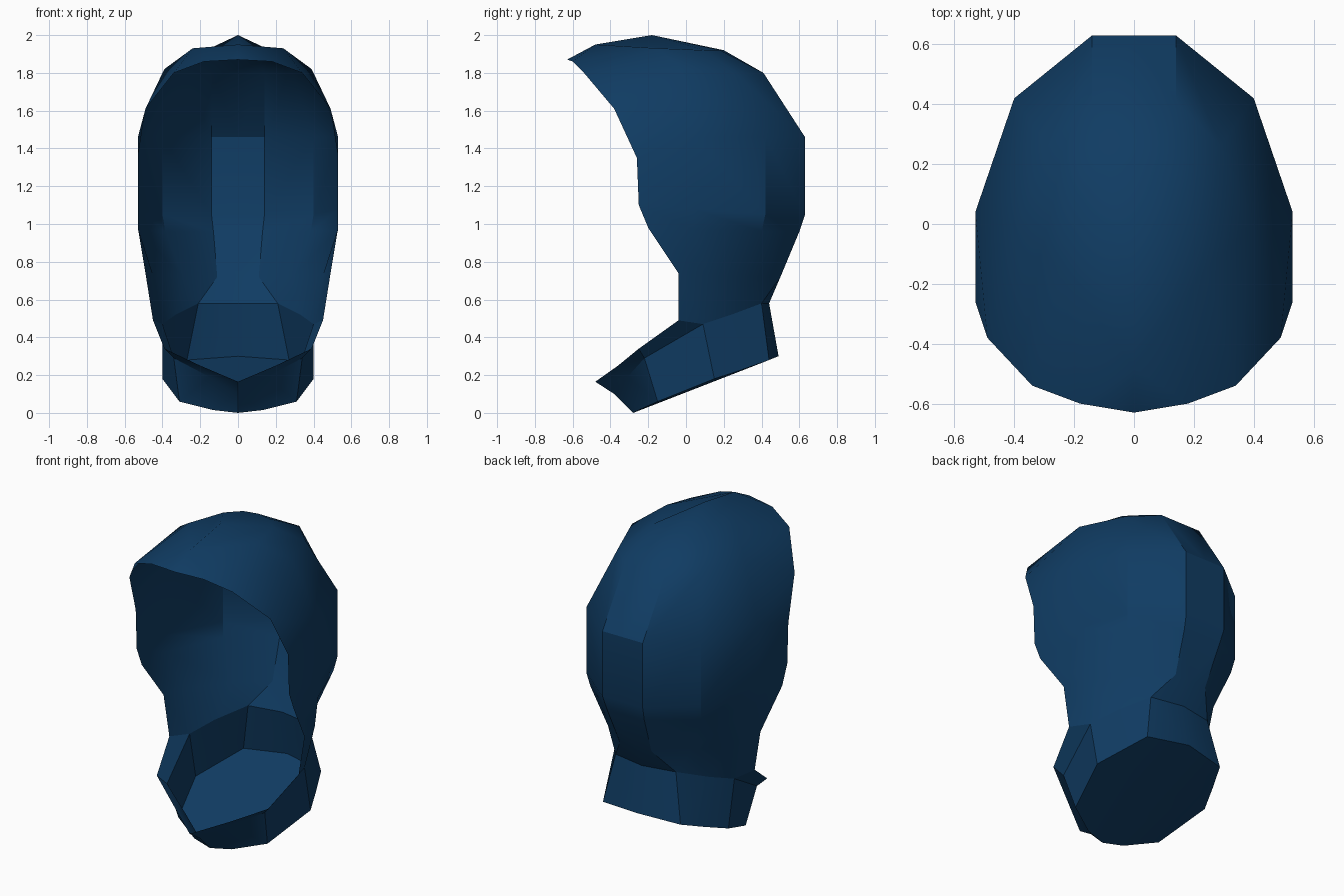
import bpy, bmesh, math
from mathutils import Vector

if "Cube" in bpy.data.objects:
    bpy.data.objects.remove(bpy.data.objects["Cube"])

# single navy finish
navy = bpy.data.materials.new("navy_blue")
navy.use_nodes = True
colour = (0.005, 0.045, 0.125, 1)
navy.diffuse_color = colour
shader = next(n for n in navy.node_tree.nodes if n.type == 'BSDF_PRINCIPLED')
shader.inputs["Base Color"].default_value = colour
shader.inputs["Roughness"].default_value = 0.7


def add_face(bm, points):
    """Add one face, dropping repeated corner points."""
    corners = []
    for p in points:
        if p not in corners:
            corners.append(p)
    if len(corners) > 2:
        bm.faces.new([bm.verts.new(p) for p in corners])


def build_part(name, rows=(), caps=()):
    """Loft half-width rows into a skin, add caps, then mirror across the centre."""
    bm = bmesh.new()
    for low, high in zip(rows, rows[1:]):
        for i in range(min(len(low), len(high)) - 1):
            add_face(bm, [low[i + 1], low[i], high[i], high[i + 1]][::-1])
    for cap in caps:
        add_face(bm, cap)
    bmesh.ops.remove_doubles(bm, verts=bm.verts[:], dist=0.001)
    bmesh.ops.recalc_face_normals(bm, faces=bm.faces[:])
    # turn the skin outwards from the middle of the helmet
    middle = Vector((0, 0, 1))
    facing = sum(f.normal.dot(f.calc_center_median() - middle) * f.calc_area() for f in bm.faces)
    if facing < 0:
        bmesh.ops.reverse_faces(bm, faces=bm.faces[:])
    mesh = bpy.data.meshes.new(name)
    bm.to_mesh(mesh)
    bm.free()
    mesh.materials.append(navy)
    part = bpy.data.objects.new(name, mesh)
    bpy.context.collection.objects.link(part)
    bpy.ops.object.select_all(action='DESELECT')
    part.select_set(True)
    bpy.context.view_layer.objects.active = part
    mirror = part.modifiers.new("mirror", 'MIRROR')
    mirror.merge_threshold = 0.001
    bpy.ops.object.modifier_apply(modifier=mirror.name)
    bpy.ops.object.shade_smooth_by_angle(angle=math.radians(32))
    return part


# each row runs from the back centre round to the face opening
neck_base = [(0, .49, .3), (.27, .44, .28), (.335, .3, .23), (.4, .15, .18)]
neck_top = [(0, .44, .58), (.21, .4, .58), (.33, .24, .52), (.4, .09, .47), (.45, -.04, .49)]
waist = [(0, .5, .72), (.11, .5, .72), (.29, .36, .72), (.45, .12, .73), (.49, -.04, .74)]
jaw = [(0, .6, .96), (.13, .6, .96), (.385, .4, .96), (.53, .04, .97), (.53, -.2, .98)]
cheek = [(0, .63, 1.05), (.14, .63, 1.05), (.4, .42, 1.05), (.53, .04, 1.08), (.53, -.25, 1.1)]
temple = [(0, .63, 1.46), (.14, .63, 1.46), (.4, .42, 1.46), (.53, .04, 1.46), (.53, -.26, 1.35)]
brow = [(0, .41, 1.8), (.14, .41, 1.8), (.29, .26, 1.8), (.39, -.02, 1.82), (.49, -.38, 1.61)]
crown = [(0, .2, 1.92), (.09, .18, 1.92), (.17, .1, 1.92), (.24, -.15, 1.93), (.34, -.54, 1.8)]
apex, ridge, peak, peak_side = (0, -.18, 2), (0, -.48, 1.95), (0, -.63, 1.87), (.18, -.6, 1.86)

build_part("hood_shell",
           [neck_top, waist, jaw, cheek, temple, brow, crown, [apex, apex, apex, ridge, peak_side]],
           [[ridge, peak_side, peak]])
build_part("neck_band", [neck_base, neck_top])

# chin collar: flared rim, undercut line and foot, each from the side to the front centre
collar_rim = [neck_top[-1], (.39, -.25, .34), (.2, -.36, .25), (0, -.48, .165)]
collar_waist = [neck_top[3], (.34, -.22, .29), (.15, -.31, .19), (0, -.38, .1)]
collar_foot = [neck_base[-1], (.31, -.15, .06), (.13, -.25, .015), (0, -.28, 0)]
build_part("chin_collar", [collar_foot, collar_waist, collar_rim])

# sloping floor closing the neck
build_part("base_plate", caps=[neck_base + collar_foot[1:]])
